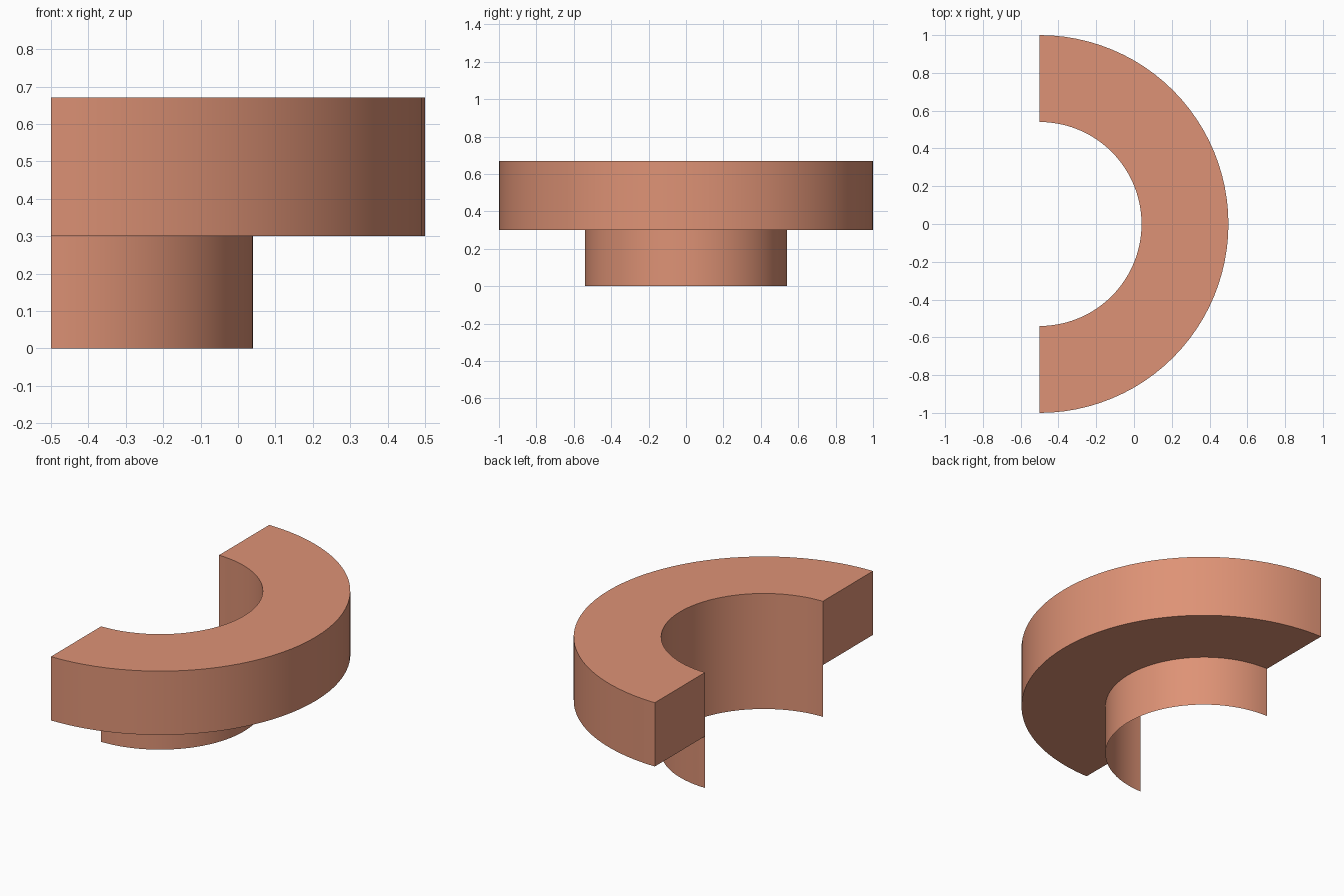
import bpy, bmesh, math

if "Cube" in bpy.data.objects:
    bpy.data.objects.remove(bpy.data.objects["Cube"])

SEGMENTS = 48
CENTRE_X = -0.5
R_IN, R_OUT = 0.54, 1.0
Z_LIP, Z_TOP = 0.30, 0.67

mat = bpy.data.materials.new("terracotta")
mat.diffuse_color = (0.73, 0.29, 0.18, 1.0)
mat.use_nodes = True
mat.node_tree.nodes["Principled BSDF"].inputs["Base Color"].default_value = mat.diffuse_color


def half_sweep(name, profile, closed):
    """Sweep an (r, z) profile through 180 degrees about the flat side's centre."""
    bm = bmesh.new()
    rows = []
    for i in range(SEGMENTS + 1):
        a = -math.pi / 2 + math.pi * i / SEGMENTS
        rows.append([bm.verts.new((CENTRE_X + r * math.cos(a), r * math.sin(a), z))
                     for r, z in profile])
    n = len(profile)
    for a, b in zip(rows, rows[1:]):
        for j in range(n if closed else n - 1):
            k = (j + 1) % n
            bm.faces.new((a[j], b[j], b[k], a[k]))
    if closed:
        # flat end caps
        bm.faces.new(rows[0])
        bm.faces.new(rows[-1][::-1])
        bmesh.ops.recalc_face_normals(bm, faces=bm.faces)
    mesh = bpy.data.meshes.new(name)
    bm.to_mesh(mesh)
    bm.free()
    mesh.materials.append(mat)
    obj = bpy.data.objects.new(name, mesh)
    bpy.context.collection.objects.link(obj)
    bpy.ops.object.select_all(action='DESELECT')
    obj.select_set(True)
    bpy.context.view_layer.objects.active = obj
    bpy.ops.object.shade_smooth_by_angle(angle=math.radians(35))
    return obj


# Solid half ring
half_sweep("half_ring", [(R_IN, Z_LIP), (R_OUT, Z_LIP), (R_OUT, Z_TOP), (R_IN, Z_TOP)], True)

# Thin curved skirt hanging from the inner edge
half_sweep("inner_skirt", [(R_IN, 0.0), (R_IN, Z_LIP)], False)
